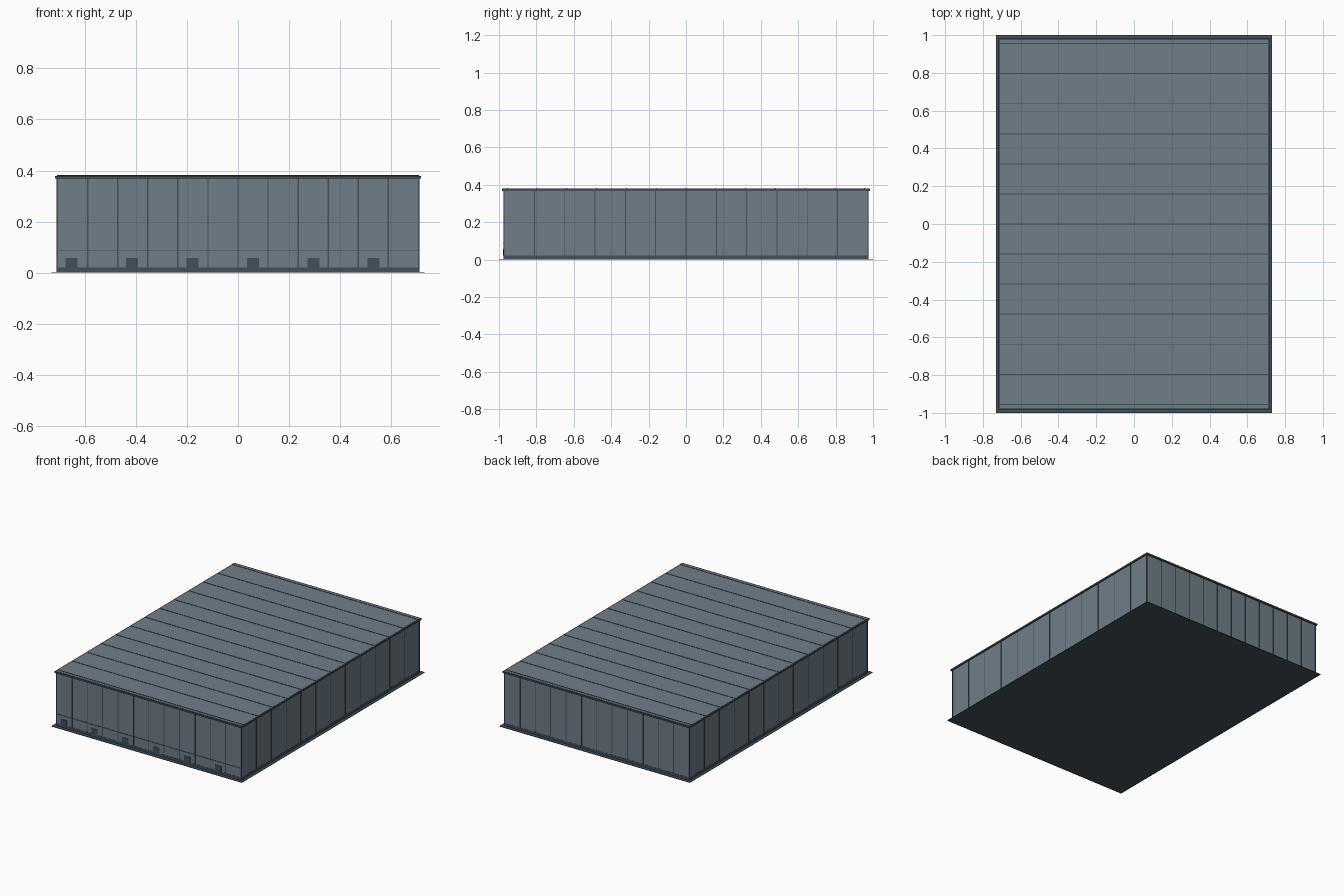
import bpy

cube = bpy.data.objects.get("Cube")
if cube:
    bpy.data.objects.remove(cube, do_unlink=True)


def material(name, rgb):
    m = bpy.data.materials.new(name)
    m.use_nodes = True
    m.diffuse_color = (*rgb, 1)
    m.node_tree.nodes["Principled BSDF"].inputs["Base Color"].default_value = (*rgb, 1)
    return m


cladding = material("slate grey cladding", (0.16, 0.21, 0.25))
dark = material("dark slate trim", (0.055, 0.08, 0.105))


def box(name, x, y, z, mat):
    """Box from (low, high) ranges on each axis."""
    corners = [(a, b, c) for a in x for b in y for c in z]
    faces = [(0, 1, 3, 2), (4, 6, 7, 5), (0, 4, 5, 1),
             (2, 3, 7, 6), (0, 2, 6, 4), (1, 5, 7, 3)]
    mesh = bpy.data.meshes.new(name)
    mesh.from_pydata(corners, [], faces)
    mesh.materials.append(mat)
    ob = bpy.data.objects.new(name, mesh)
    bpy.context.collection.objects.link(ob)
    return ob


def sym(half):
    return (-half, half)


def around(centre, half):
    return (centre - half, centre + half)


HX, HY = 0.709, 0.975      # wall half sizes
PLINTH, EAVE = 0.021, 0.368
BAYS = 12
SEAM = 0.0025              # seam half width
PROUD = 0.002              # how far seams stand out

# Ground apron, plinth and main hall
box("ground_apron", sym(0.73), sym(1.0), (0, 0.003), dark)
box("plinth", sym(HX + 0.001), sym(HY + 0.001), (0.003, PLINTH), dark)
box("hall_walls", sym(HX), sym(HY), (PLINTH, EAVE), cladding)

# Eave trim with the roof sheet set on it
box("eave_trim", sym(0.717), sym(0.984), (EAVE, 0.379), dark)
box("roof_sheet", sym(HX), sym(HY), (EAVE, 0.38), cladding)

# Panel seams on walls and roof
for i in range(BAYS + 1):
    t = 2 * i / BAYS - 1
    for side, s in (("front", -1), ("back", 1)):
        box(f"{side}_wall_seam", around(t * (HX - SEAM), SEAM),
            around(s * HY, PROUD), (PLINTH, EAVE), dark)
    for side, s in (("right", -1), ("left", 1)):
        box(f"{side}_wall_seam", around(s * HX, PROUD),
            around(t * (HY - SEAM), SEAM), (PLINTH, EAVE), dark)
    box("roof_seam", sym(HX), around(t * 0.955, SEAM), (0.379, 0.382), dark)

# Loading doors along the front, with a thin ledge above
for i in range(6):
    box("loading_door", around(-0.652 + i * 0.2367, 0.0235),
        around(-HY, 0.003), (PLINTH, 0.058), dark)
box("door_ledge", sym(HX), around(-HY, 0.003), around(0.085, 0.0008), dark)
